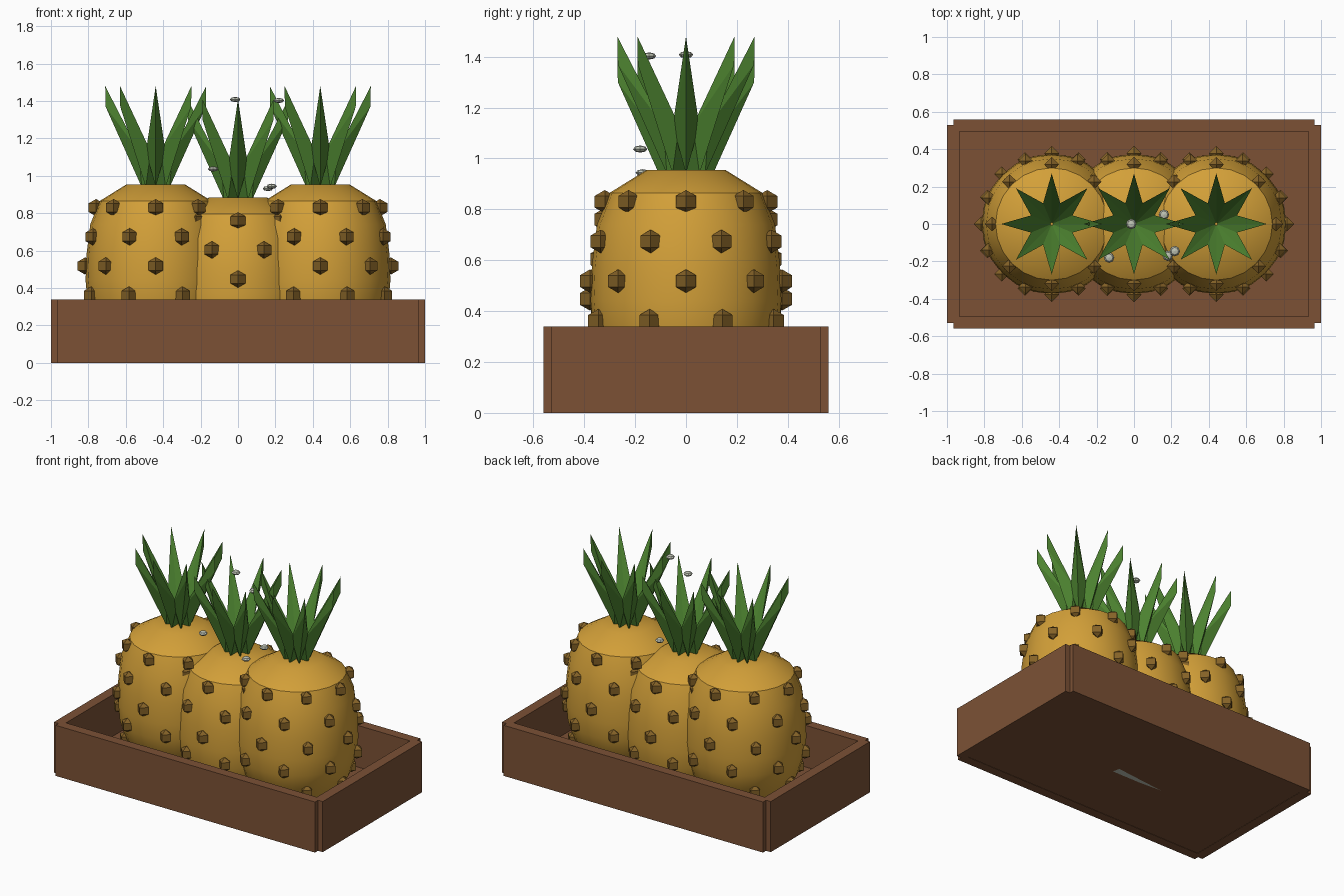
import bpy, bmesh, math
from mathutils import Matrix, Vector

if "Cube" in bpy.data.objects:
    bpy.data.objects.remove(bpy.data.objects["Cube"])


def material(name, rgb):
    m = bpy.data.materials.new(name)
    m.diffuse_color = (*rgb, 1)
    m.use_nodes = True
    m.node_tree.nodes["Principled BSDF"].inputs["Base Color"].default_value = m.diffuse_color
    return m


GOLD = material("golden skin", (0.65, 0.35, 0.04))
STUD = material("brown stud", (0.23, 0.12, 0.02))
LEAF = material("leaf green", (0.075, 0.23, 0.03))
WOOD = material("crate wood", (0.20, 0.083, 0.036))
GREY = material("pale grey", (0.52, 0.55, 0.46))


def finish(name, bm, mat, smooth=False):
    bmesh.ops.recalc_face_normals(bm, faces=bm.faces)
    me = bpy.data.meshes.new(name)
    bm.to_mesh(me)
    bm.free()
    me.materials.append(mat)
    ob = bpy.data.objects.new(name, me)
    bpy.context.collection.objects.link(ob)
    if smooth:
        bpy.context.view_layer.objects.active = ob
        ob.select_set(True)
        bpy.ops.object.shade_smooth_by_angle(angle=math.radians(35))
        ob.select_set(False)
    return ob


def box(name, lo, hi):
    lo, hi = Vector(lo), Vector(hi)
    bm = bmesh.new()
    bmesh.ops.create_cube(bm, size=1, matrix=Matrix.Translation((lo + hi) / 2)
                          @ Matrix.Diagonal((*(hi - lo), 1)))
    return finish(name, bm, WOOD)


# Crate: floor and four walls
box("crate_floor", (-0.96, -0.525, 0.002), (0.96, 0.525, 0.06))
for s, n in ((-1, "front"), (1, "back")):
    y = sorted((s * 0.495, s * 0.56))
    box("crate_wall_" + n, (-0.965, y[0], 0), (0.965, y[1], 0.34))
for s, n in ((-1, "left"), (1, "right")):
    x = sorted((s * 0.933, s * 1.0))
    box("crate_wall_" + n, (x[0], -0.528, 0), (x[1], 0.528, 0.34))

# Body profile (radius, height), top to bottom
PROFILE = [(0.155, 0.955), (0.30, 0.865), (0.35, 0.74), (0.37, 0.58),
           (0.375, 0.44), (0.365, 0.33), (0.33, 0.21), (0.24, 0.10)]


def radius_at(z):
    for (r0, z0), (r1, z1) in zip(PROFILE, PROFILE[1:]):
        if z1 <= z <= z0:
            return r0 + (r1 - r0) * (z0 - z) / (z0 - z1)
    return PROFILE[-1][0]


def body(name, loc):
    bm = bmesh.new()
    n = 24
    rings = [[bm.verts.new(Vector((r * math.cos(2 * math.pi * i / n),
                                   r * math.sin(2 * math.pi * i / n), z)) + loc)
              for i in range(n)] for r, z in PROFILE]
    for a, b in zip(rings, rings[1:]):
        for i in range(n):
            j = (i + 1) % n
            bm.faces.new((a[i], a[j], b[j], b[i]))
    bm.faces.new(rings[0])
    bm.faces.new(rings[-1])
    finish(name, bm, GOLD, True)


def studs(name, loc):
    # Staggered rows of eight low-poly knobs
    bm = bmesh.new()
    for row in range(5):
        z = 0.83 - row * 0.156
        r = radius_at(z) + 0.005
        for k in range(8):
            a = math.pi / 4 * (k + 0.5 * (row % 2))
            p = loc + Vector((r * math.cos(a), r * math.sin(a), z))
            bmesh.ops.create_uvsphere(bm, u_segments=4, v_segments=3, radius=0.046,
                                      matrix=Matrix.Translation(p))
    finish(name, bm, STUD)


def crown(name, loc):
    # Eight keeled blades leaning outward
    bm = bmesh.new()
    pts = [(0.27, 0, 1.48), (0.268, 0, 1.37), (0.075, 0, 0.94), (0.0, 0, 0.94),
           (0.09, 0.052, 1.13), (0.09, -0.052, 1.13)]
    for k in range(8):
        rot = Matrix.Rotation(math.pi / 4 * k, 3, 'Z')
        t, keel, base, core, l, r = [bm.verts.new(rot @ Vector(p) + loc) for p in pts]
        for e in (l, r):
            for a, b in ((t, keel), (keel, base), (base, core), (core, t)):
                bm.faces.new((a, b, e))
    finish(name, bm, LEAF)


# Three fruits, the middle one sitting lower
for x, dz, n in ((-0.44, 0, "left"), (0, -0.07, "middle"), (0.44, 0, "right")):
    at = Vector((x, 0, dz))
    body("fruit_body_" + n, at)
    studs("fruit_studs_" + n, at)
    crown("fruit_crown_" + n, at)

# Small flattened pebbles around the middle crown
for i, p in enumerate([(-0.015, 0, 1.408), (0.218, -0.145, 1.403), (-0.133, -0.18, 1.037),
                       (0.18, -0.17, 0.944), (0.16, 0.05, 0.932)]):
    bm = bmesh.new()
    bmesh.ops.create_uvsphere(bm, u_segments=8, v_segments=4, radius=0.028,
                              matrix=Matrix.Translation(p) @ Matrix.Diagonal((1, 1, 0.5, 1)))
    finish("pebble_%d" % (i + 1), bm, GREY)

# Grey sliver showing on the underside
bm = bmesh.new()
bm.faces.new([bm.verts.new(p) for p in ((0.13, -0.05, 0), (-0.09, -0.05, 0),
                                        (-0.25, -0.04, 0), (0.12, 0, 0))])
bmesh.ops.reverse_faces(bm, faces=bm.faces) if bm.faces[:][0].normal.z > 0 else None
finish("underside_plate", bm, GREY)
